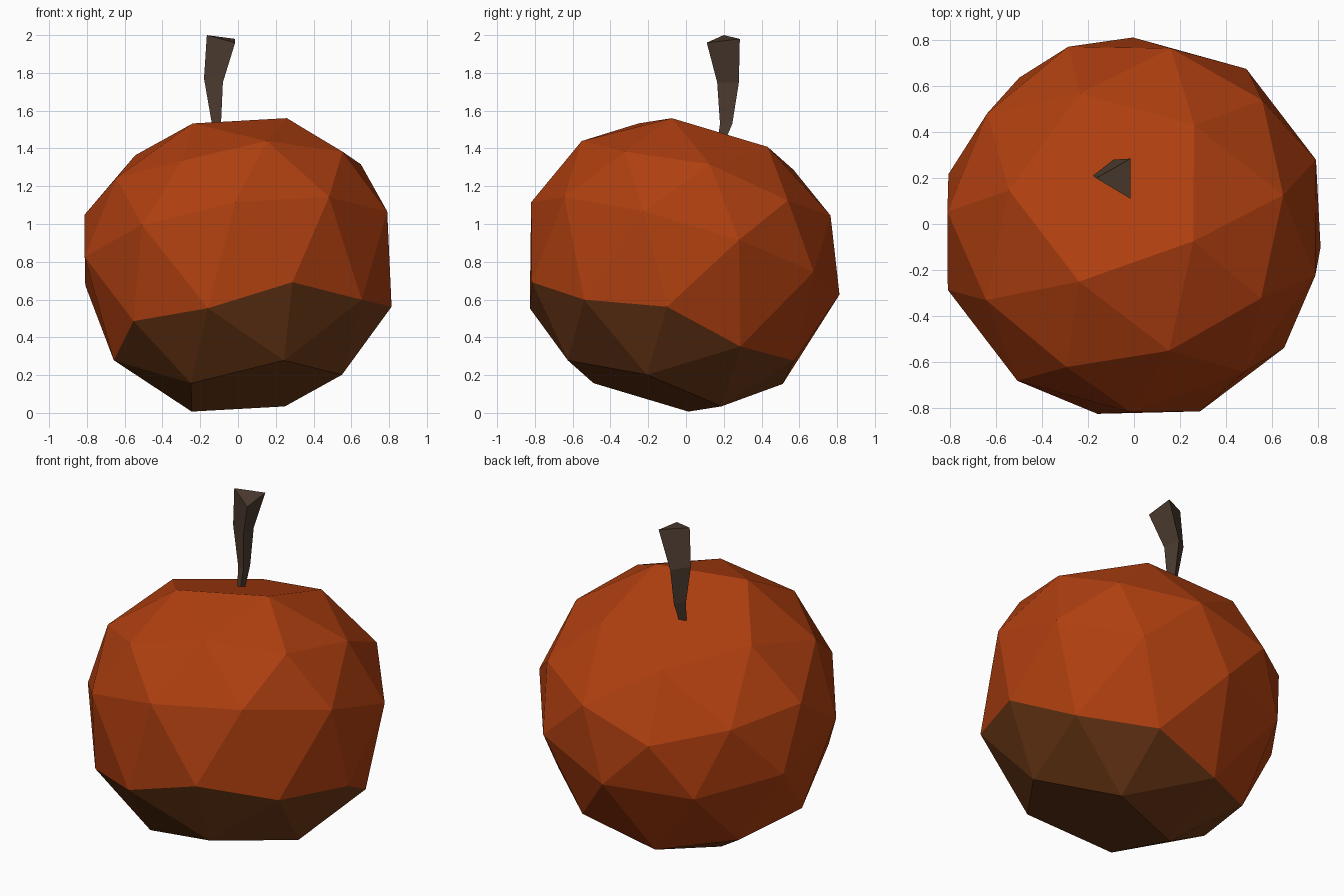
import bpy, bmesh, math
from mathutils import Vector

if "Cube" in bpy.data.objects:
    bpy.data.objects.remove(bpy.data.objects["Cube"])


def material(name, rgb):
    m = bpy.data.materials.new(name)
    m.diffuse_color = (*rgb, 1)
    m.use_nodes = True
    m.node_tree.nodes["Principled BSDF"].inputs["Base Color"].default_value = m.diffuse_color
    return m


def make_object(name, bm, mats):
    bmesh.ops.recalc_face_normals(bm, faces=bm.faces[:])
    me = bpy.data.meshes.new(name)
    bm.to_mesh(me)
    bm.free()
    for m in mats:
        me.materials.append(m)
    ob = bpy.data.objects.new(name, me)
    bpy.context.collection.objects.link(ob)
    return ob


skin = material("orange red skin", (0.43, 0.05, 0.005))
under = material("dark brown underside", (0.165, 0.043, 0.009))
wood = material("stem brown", (0.075, 0.046, 0.03))

# Tilted axes of the fruit
center = Vector((0.005, -0.03, 0.783))
n = Vector((-0.153, 0.284, 0.946)).normalized()
e1 = Vector((-0.31, -0.924, 0.223))
e1 = (e1 - n * e1.dot(n)).normalized()
e2 = n.cross(e1)

# Sphere level -> (height along axis, radius); flattened at both ends
profile = {
    1.0: (0.684, 0), 0.8507: (0.684, 0.45), 0.5257: (0.45, 0.723),
    0.4472: (0.40, 0.766), 0.0: (0.093, 0.852), -0.4472: (-0.353, 0.763),
    -0.5257: (-0.418, 0.735), -0.8507: (-0.684, 0.446), -1.0: (-0.684, 0),
}

# Fruit body: faceted sphere, reshaped ring by ring
bm = bmesh.new()
bmesh.ops.create_icosphere(bm, subdivisions=2, radius=1)
for f in bm.faces:
    f.material_index = 1 if all(v.co.z < -0.4 for v in f.verts) else 0
first = next(v.co for v in bm.verts if abs(v.co.z - 0.8507) < 0.02)
phase = math.atan2(first.y, first.x)
for v in bm.verts:
    h, r = profile[min(profile, key=lambda k: abs(k - v.co.z))]
    a = math.atan2(v.co.y, v.co.x) - phase
    v.co = center + n * h + (e1 * math.cos(a) + e2 * math.sin(a)) * r
make_object("fruit_body", bm, [skin, under])

# Stem: three-sided, bent and flaring towards the top
rings = [
    [(-0.13, 0.18, 1.40), (-0.09, 0.19, 1.40), (-0.10, 0.16, 1.40)],
    [(-0.14, 0.20, 1.54), (-0.09, 0.245, 1.53), (-0.09, 0.18, 1.53)],
    [(-0.18, 0.21, 1.77), (-0.09, 0.28, 1.75), (-0.08, 0.165, 1.75)],
    [(-0.165, 0.20, 2.0), (-0.015, 0.285, 1.98), (-0.015, 0.11, 1.96)],
]
bm = bmesh.new()
loops = [[bm.verts.new(p) for p in ring] for ring in rings]
for lo, hi in zip(loops, loops[1:]):
    for i in range(3):
        j = (i + 1) % 3
        bm.faces.new((lo[i], lo[j], hi[j], hi[i]))
bm.faces.new(loops[0])
bm.faces.new(loops[-1])
make_object("stem", bm, [wood])
